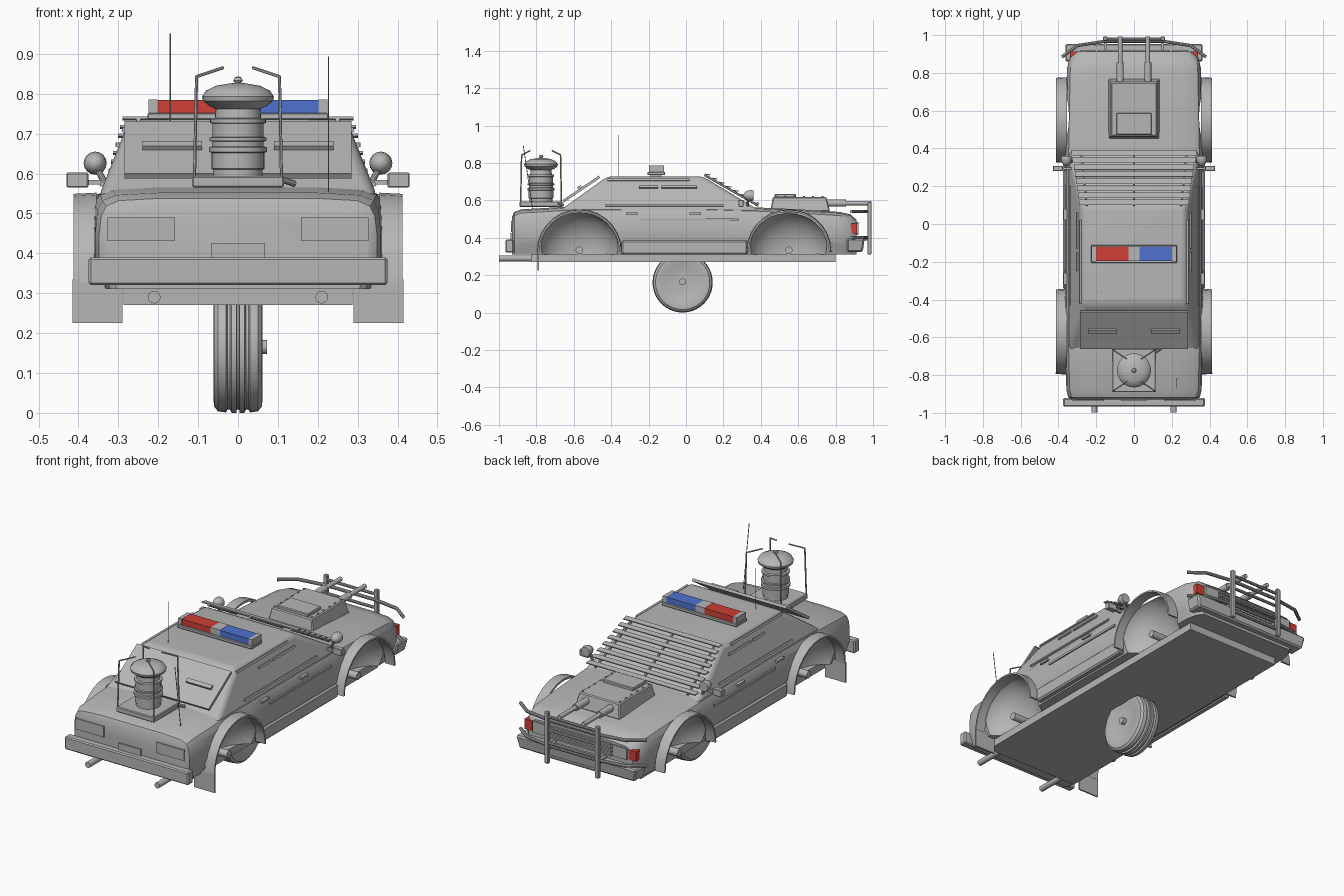
import bpy, bmesh, math
from mathutils import Vector, Matrix

cube = bpy.data.objects.get("Cube")
if cube:
    bpy.data.objects.remove(cube)


def material(name, rgb):
    m = bpy.data.materials.new(name)
    m.use_nodes = True
    m.diffuse_color = (*rgb, 1)
    m.node_tree.nodes["Principled BSDF"].inputs["Base Color"].default_value = (*rgb, 1)
    return m


GREY = material("body grey", (0.47, 0.47, 0.47))
RED = material("lamp red", (0.62, 0.05, 0.035))
BLUE = material("lamp blue", (0.08, 0.17, 0.63))


def finish(name, bm, mat=GREY, smooth=False, bevel=0):
    bmesh.ops.recalc_face_normals(bm, faces=bm.faces)
    me = bpy.data.meshes.new(name)
    bm.to_mesh(me)
    bm.free()
    ob = bpy.data.objects.new(name, me)
    bpy.context.collection.objects.link(ob)
    me.materials.append(mat)
    if bevel:
        mod = ob.modifiers.new("edge", "BEVEL")
        mod.width, mod.segments = bevel, 3 if smooth else 1
    if smooth:
        soften(ob)
    return ob


def soften(ob):
    bpy.ops.object.select_all(action="DESELECT")
    ob.select_set(True)
    bpy.context.view_layer.objects.active = ob
    bpy.ops.object.shade_smooth_by_angle(angle=math.radians(35))


def box(name, x, y, z, mat=GREY, bevel=0, rot=None):
    """Box from ranges (low, high) on each axis, turned about its centre."""
    bm = bmesh.new()
    bmesh.ops.create_cube(bm, size=1)
    mid = Vector([(a + b) / 2 for a, b in (x, y, z)])
    size = [abs(b - a) for a, b in (x, y, z)]
    turn = Matrix.Rotation(rot[0], 4, rot[1]) if rot else Matrix()
    bm.transform(Matrix.Translation(mid) @ turn @ Matrix.Diagonal((*size, 1)))
    return finish(name, bm, mat, bevel=bevel)


def tube(name, points, r, sides=10):
    """Round rod through a chain of points."""
    bm = bmesh.new()
    points = [Vector(p) for p in points]
    for a, b in zip(points, points[1:]):
        d = b - a
        m = Matrix.Translation((a + b) / 2) @ d.to_track_quat("Z", "Y").to_matrix().to_4x4()
        bmesh.ops.create_cone(bm, cap_ends=True, segments=sides, radius1=r, radius2=r,
                              depth=d.length + r * 0.5, matrix=m)
    return finish(name, bm, smooth=True)


def loft(bm, rings):
    rows = [[bm.verts.new(p) for p in ring] for ring in rings]
    for a, b in zip(rows, rows[1:]):
        for i in range(len(a)):
            j = (i + 1) % len(a)
            bm.faces.new((a[i], a[j], b[j], b[i]))
    bm.faces.new(rows[0])
    bm.faces.new(rows[-1])


def lathe(name, profile, matrix, sides=32):
    bm = bmesh.new()
    turns = [2 * math.pi * i / sides for i in range(sides)]
    loft(bm, [[(r * math.cos(t), r * math.sin(t), h) for t in turns] for r, h in profile])
    bm.transform(matrix)
    return finish(name, bm, smooth=True)


def frustum(name, low, high, bevel, smooth=False):
    """Tapered block from two levels given as (half width, y0, y1, z)."""
    bm = bmesh.new()
    loft(bm, [[(-w, a, z), (w, a, z), (w, b, z), (-w, b, z)] for w, a, b, z in (low, high)])
    return finish(name, bm, smooth=smooth, bevel=bevel)


def side(name):
    return [(-1, "right_" + name), (1, "left_" + name)]


# Lower body, lofted along its length
def section(y, w, top):
    half = [(w * 0.92, 0.31), (w * 0.97, 0.36), (w, 0.39), (w, 0.45), (w * 0.985, top - 0.045),
            (w * 0.95, top - 0.02), (w * 0.86, top - 0.006), (w * 0.55, top)]
    return [(x, y, z) for x, z in half] + [(-x, y, z) for x, z in reversed(half)]


stations = [(-0.93, 0.33, 0.51), (-0.918, 0.348, 0.538), (-0.88, 0.358, 0.552), (-0.6, 0.366, 0.568),
            (-0.3, 0.366, 0.57), (0.1, 0.366, 0.57), (0.38, 0.364, 0.562), (0.6, 0.36, 0.552),
            (0.82, 0.355, 0.538), (0.88, 0.342, 0.525), (0.912, 0.315, 0.495)]
bm = bmesh.new()
loft(bm, [section(*s) for s in stations])
body = finish("lower_body", bm)

# Dished wheel wells cut out of the body
ARCHES = (("rear", -0.57), ("front", 0.55))
for s in (-1, 1):
    for end, y in ARCHES:
        bm = bmesh.new()
        place = Matrix.Translation((s * 0.4, y, 0.325)) @ Matrix.Diagonal((0.17, 0.217, 0.217, 1))
        bmesh.ops.create_uvsphere(bm, u_segments=40, v_segments=24, radius=1, matrix=place)
        cutter = finish("well_cutter", bm)
        cutter.hide_render = True
        mod = body.modifiers.new("well", "BOOLEAN")
        mod.operation, mod.solver, mod.object = "DIFFERENCE", "EXACT", cutter
        bpy.context.view_layer.objects.active = body
        bpy.ops.object.modifier_apply(modifier=mod.name)
        bpy.data.objects.remove(cutter)
soften(body)

# Cabin and floor
frustum("cabin", (0.352, -0.69, 0.41, 0.535), (0.275, -0.42, 0.09, 0.728), 0.025, True)
box("floor_pan", (-0.287, 0.287), (-0.83, 0.8), (0.27, 0.312))

# Arch flares, axle stubs, mud flaps
for s, _ in side(""):
    tag = "left" if s > 0 else "right"
    for end, y in ARCHES:
        bm = bmesh.new()
        rings = []
        for i in range(15):
            a = math.pi * i / 14
            rings.append([(s * x, y + r * math.cos(a), 0.325 + r * math.sin(a))
                          for x, r in ((0.355, 0.215), (0.412, 0.215), (0.412, 0.224), (0.355, 0.227))])
        loft(bm, rings)
        finish(f"{tag}_{end}_arch_flare", bm, smooth=True)
        tube(f"{tag}_{end}_axle_stub", [(s * 0.2, y, 0.333), (s * 0.34, y, 0.333)], 0.02, 14)
    box(f"{tag}_mud_flap", (s * 0.29, s * 0.415), (-0.794, -0.786), (0.225, 0.335))

# Central wheel
wheel_profile = [(0.03, -0.05), (0.09, -0.05), (0.12, -0.062), (0.145, -0.06), (0.157, -0.05), (0.16, -0.03),
                 (0.152, -0.026), (0.152, -0.02), (0.161, -0.016), (0.161, -0.004), (0.152, -0.003)]
wheel_profile += [(r, -x) for r, x in reversed(wheel_profile)]
lathe("centre_wheel", wheel_profile, Matrix.Translation((0, -0.018, 0.161)) @ Matrix.Rotation(math.pi / 2, 4, "Y"), 40)
tube("wheel_hub", [(0.03, -0.018, 0.165), (0.068, -0.018, 0.165)], 0.018, 14)

# Rear end: bumper, lamps, plate, exhausts
box("rear_bumper", (-0.375, 0.375), (-0.966, -0.922), (0.32, 0.39), bevel=0.006)
box("rear_plate", (-0.068, 0.068), (-0.938, -0.925), (0.385, 0.425))
for s, name in side("tail_lamp"):
    box(name, (s * 0.158, s * 0.327), (-0.936, -0.925), (0.431, 0.49))
for s, name in side("exhaust"):
    tube(name, [(s * 0.21, -0.82, 0.29), (s * 0.21, -0.995, 0.29)], 0.016, 14)

# Rear window armour plate with slits
tilt = math.atan2(0.135, 0.2)
box("rear_window_plate", (-0.285, 0.285), (-0.678, -0.442), (0.653, 0.667), rot=(tilt, "X"))
for s, name in side("rear_slit"):
    box(name, (s * 0.09, s * 0.24), (-0.58, -0.558), (0.662, 0.677), rot=(tilt, "X"))

# Siren tower on the rear deck
TOWER = Matrix.Translation((0, -0.775, 0))
box("tower_base", (-0.115, 0.115), (-0.89, -0.66), (0.565, 0.594), bevel=0.004)
lathe("tower_column", [(0.062, 0.59), (0.062, 0.61), (0.066, 0.612), (0.066, 0.652), (0.073, 0.654), (0.073, 0.666),
                       (0.064, 0.668), (0.064, 0.68), (0.072, 0.682), (0.072, 0.69), (0.064, 0.692),
                       (0.064, 0.725), (0.07, 0.727), (0.07, 0.737), (0.058, 0.739), (0.055, 0.77)], TOWER)
lathe("tower_dome", [(0.04, 0.755), (0.07, 0.768), (0.088, 0.782), (0.09, 0.793), (0.08, 0.808), (0.055, 0.82),
                     (0.02, 0.826), (0.008, 0.827), (0.012, 0.833), (0.008, 0.841), (0.002, 0.843)], TOWER)
for s, name in side("post"):
    for e, d in (("rear_", -1), ("front_", 1)):
        tube(e + name, [(s * 0.109, -0.775 + d * 0.109, 0.59), (s * 0.104, -0.775 + d * 0.104, 0.843),
                        (s * 0.038, -0.775 + d * 0.06, 0.865)], 0.004, 6)
tube("deck_nozzle", [(0.11, -0.68, 0.585), (0.14, -0.66, 0.575)], 0.008)
tube("roof_aerial", [(-0.17, -0.36, 0.72), (-0.17, -0.36, 0.95)], 0.002, 6)
tube("deck_aerial", [(0.227, -0.82, 0.55), (0.227, -0.87, 0.893)], 0.002, 6)

# Roof light bar
box("light_bar_base", (-0.227, 0.227), (-0.206, -0.112), (0.735, 0.752), bevel=0.003)
box("light_bar_foot", (-0.18, 0.18), (-0.19, -0.13), (0.72, 0.737))
box("light_bar_centre", (-0.028, 0.028), (-0.196, -0.12), (0.75, 0.785))
box("red_beacon", (-0.202, -0.028), (-0.196, -0.12), (0.75, 0.784), RED)
box("blue_beacon", (0.028, 0.202), (-0.196, -0.12), (0.75, 0.784), BLUE)
for s, name in side("light_bar_end"):
    box(name, (s * 0.202, s * 0.224), (-0.198, -0.118), (0.75, 0.785))

# Windscreen slats on three rails
slope = math.atan2(-0.193, 0.32)
for i in range(8):
    t = i / 7
    y, w = 0.115 + 0.262 * t, 0.29 + 0.04 * t
    z = 0.738 - 0.152 * t
    box(f"windscreen_slat_{i + 1}", (-w, w), (y - 0.015, y + 0.015), (z - 0.003, z + 0.003), rot=(-0.15, "X"))
for x in (-0.25, 0, 0.25):
    tube("windscreen_rail", [(x, 0.1, 0.735), (x * 1.12, 0.385, 0.572)], 0.006, 6)

# Side strips, handles, sills, mirrors and spotlights
for s, name in side(""):
    for part, y0, y1, z in (("roof_rail", -0.42, 0.02, 0.708), ("rear_slit", -0.25, -0.15, 0.67),
                            ("front_slit", -0.13, 0.06, 0.67), ("belt_strip", -0.43, 0.2, 0.572)):
        x = 0.352 - (z - 0.535) * 0.4
        box(name + part, (s * x - 0.008, s * x + 0.008), (y0, y1), (z - 0.006, z + 0.006), rot=(-s * 0.38, "Y"))
    box(name + "door_strip", (s * 0.35, s * 0.37), (-0.25, 0.28), (0.49, 0.502))
    for y in (-0.29, 0.05):
        box(name + "door_handle", (s * 0.35, s * 0.372), (y - 0.03, y + 0.03), (0.522, 0.534))
    box(name + "sill", (s * 0.34, s * 0.376), (-0.345, 0.33), (0.31, 0.385), bevel=0.008)
    box(name + "mirror", (s * 0.375, s * 0.43), (0.28, 0.308), (0.565, 0.602), bevel=0.003)
    box(name + "mirror_arm", (s * 0.33, s * 0.38), (0.288, 0.3), (0.572, 0.584))
    lathe(name + "spotlight", [(0.026, 0), (0.029, 0.012), (0.026, 0.03), (0.018, 0.045), (0.006, 0.052)],
          Matrix.Translation((s * 0.358, 0.36, 0.626)) @ Matrix.Rotation(math.pi / 2, 4, "X"), 16)
    tube(name + "spotlight_stem", [(s * 0.33, 0.33, 0.57), (s * 0.355, 0.33, 0.615)], 0.008)

# Gun housing on the bonnet
frustum("gun_housing", (0.137, 0.45, 0.77, 0.54), (0.122, 0.465, 0.75, 0.618), 0.005)
box("housing_lid", (-0.093, 0.093), (0.472, 0.588), (0.61, 0.634), bevel=0.004)
for s, name in side("gun"):
    tube(name + "_sleeve", [(s * 0.073, 0.75, 0.585), (s * 0.073, 0.85, 0.585)], 0.019, 14)
    tube(name + "_barrel", [(s * 0.073, 0.84, 0.585), (s * 0.073, 0.99, 0.585)], 0.012, 12)
    for i in range(6):
        y = 0.48 + i * 0.05
        tube(name + "_bolt", [(s * 0.112, y, 0.612), (s * 0.112, y, 0.622)], 0.005, 6)

# Nose: grille, lamps, bumper and push bar
for i in range(4):
    z = 0.415 + i * 0.02
    box(f"grille_bar_{i + 1}", (-0.19, 0.19), (0.9, 0.922), (z, z + 0.008))
for s, name in side("head_lamp"):
    box(name, (s * 0.2, s * 0.285), (0.9, 0.921), (0.42, 0.48))
for s, name in side("corner_lamp"):
    box(name, (s * 0.292, s * 0.338), (0.865, 0.914), (0.422, 0.476), RED)
frustum("front_bumper", (0.35, 0.86, 0.945, 0.325), (0.365, 0.86, 0.955, 0.395), 0.008)
bend = [(0.38, 0.885), (0.3, 0.945), (0.15, 0.968)]
for z in (0.4, 0.54):
    tube("wrap_bar", [(x, y, z) for x, y in bend] + [(-x, y, z) for x, y in reversed(bend)], 0.009)
for s, name in side("push_bar_post"):
    box(name, (s * 0.14, s * 0.165), (0.97, 0.992), (0.31, 0.592), bevel=0.004)
    box(name + "_bracket", (s * 0.144, s * 0.16), (0.89, 0.975), (0.385, 0.405))
for z in (0.35, 0.42, 0.49, 0.565):
    tube("push_bar_rung", [(-0.15, 0.98, z), (0.15, 0.98, z)], 0.008)
